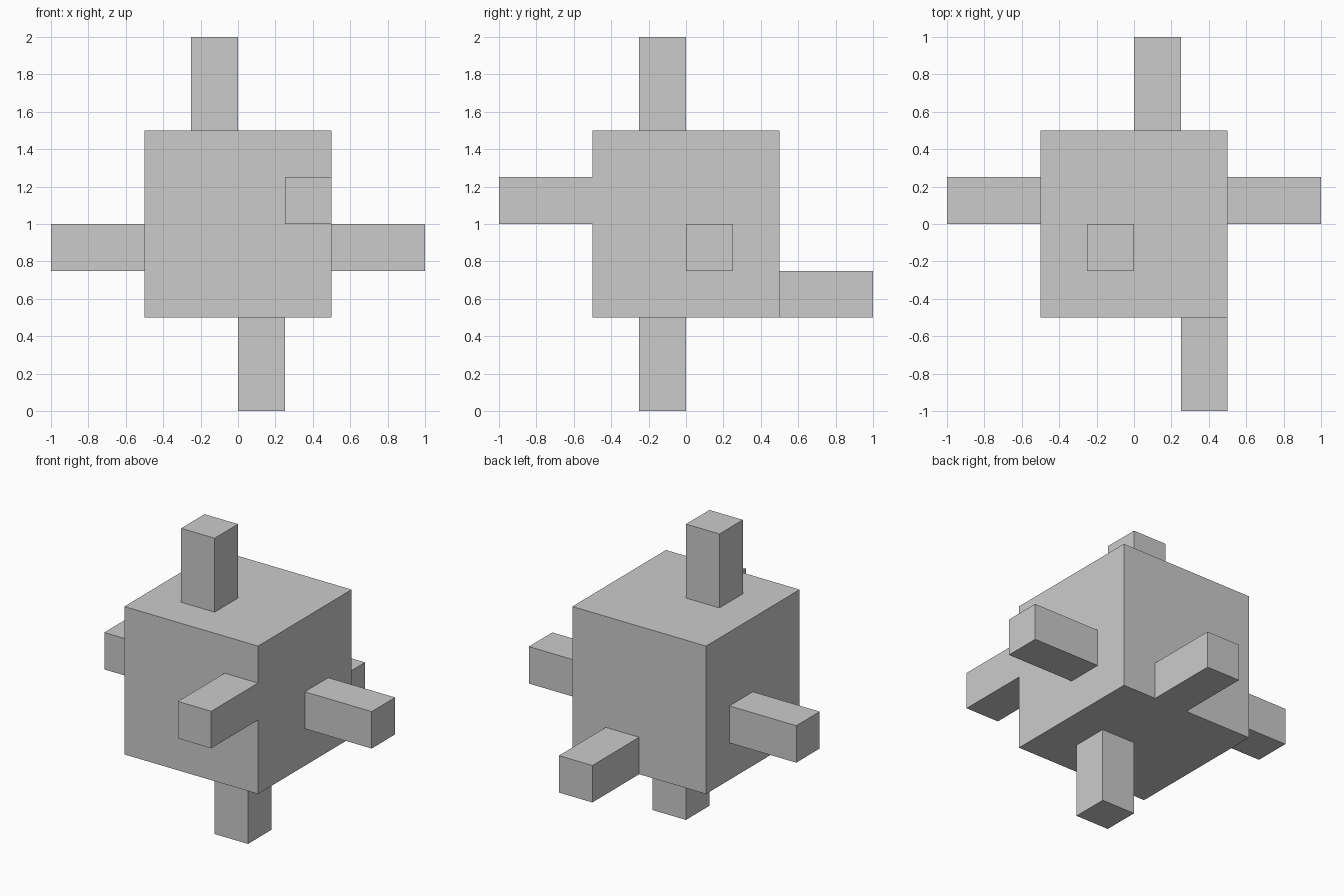
import bpy
import bmesh
from mathutils import Vector

if "Cube" in bpy.data.objects:
    bpy.data.objects.remove(bpy.data.objects["Cube"])

PEG_LENGTH = 0.5

# Centre of the grid cell on the block that each peg grows from, and its direction
PEGS = [
    ((-0.125, -0.125, 1.5), (0, 0, 1)),    # top
    ((0.125, -0.125, 0.5), (0, 0, -1)),    # bottom
    ((-0.5, 0.125, 0.875), (-1, 0, 0)),    # left
    ((0.5, 0.125, 0.875), (1, 0, 0)),      # right
    ((0.375, -0.5, 1.125), (0, -1, 0)),    # front
    ((0.125, 0.5, 0.625), (0, 1, 0)),      # back
]

# Central block, each side divided into a 4 x 4 grid
bm = bmesh.new()
bmesh.ops.create_cube(bm, size=1)
bmesh.ops.subdivide_edges(bm, edges=bm.edges[:], cuts=3, use_grid_fill=True)
bmesh.ops.translate(bm, verts=bm.verts[:], vec=(0, 0, 1))

# Pegs extruded from one cell per side
for centre, direction in PEGS:
    cell = min(bm.faces, key=lambda f: (f.calc_center_median() - Vector(centre)).length)
    tip = bmesh.ops.extrude_discrete_faces(bm, faces=[cell])["faces"][0]
    bmesh.ops.translate(bm, verts=tip.verts[:], vec=Vector(direction) * PEG_LENGTH)

bmesh.ops.recalc_face_normals(bm, faces=bm.faces[:])
mesh = bpy.data.meshes.new("block_with_pegs")
bm.to_mesh(mesh)
bm.free()
block = bpy.data.objects.new("block_with_pegs", mesh)
bpy.context.collection.objects.link(block)
